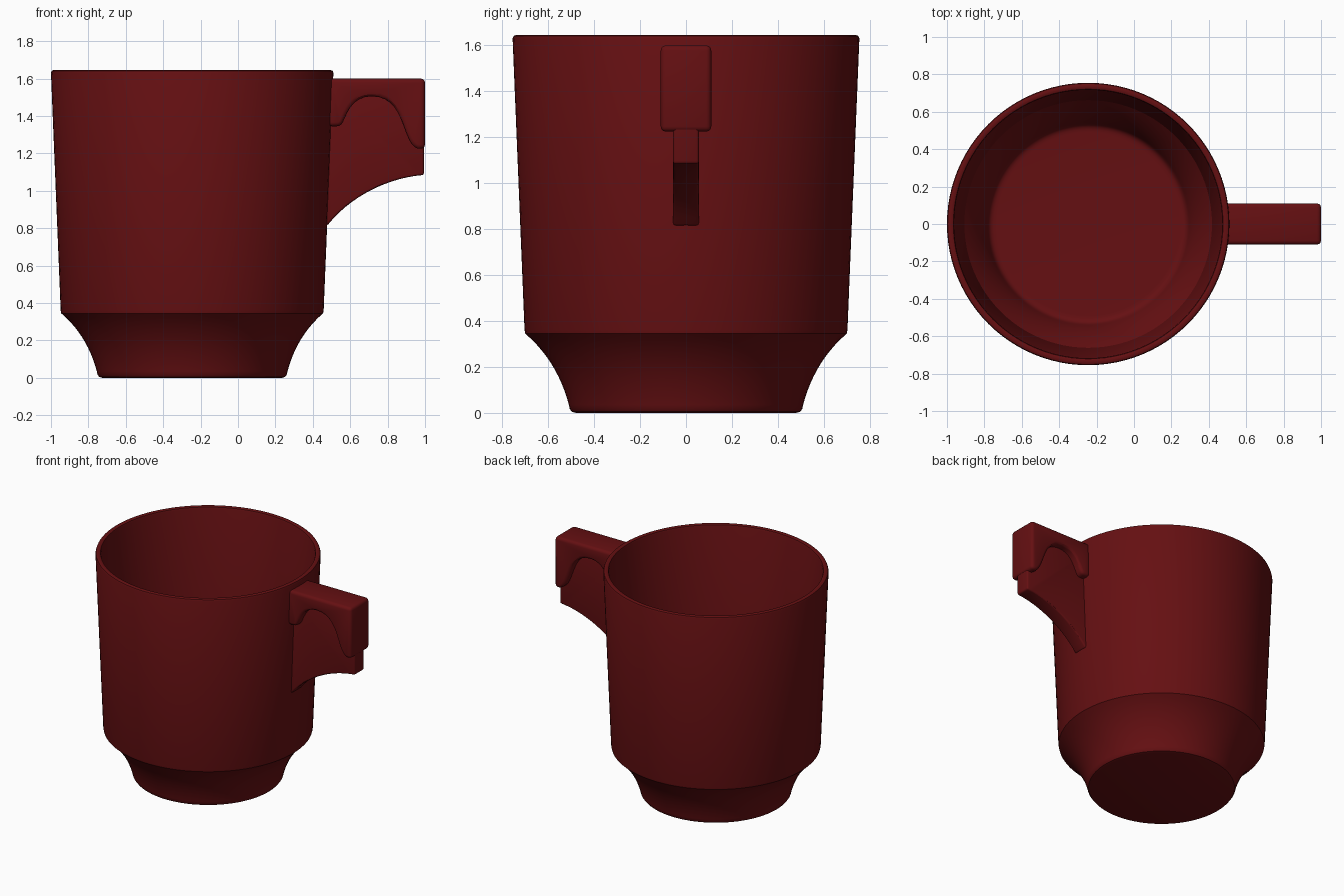
import bpy, bmesh, math
from mathutils import Vector
from mathutils.geometry import interpolate_bezier

if "Cube" in bpy.data.objects:
    bpy.data.objects.remove(bpy.data.objects["Cube"])

red = bpy.data.materials.new("dark_red")
red.diffuse_color = (0.13, 0.005, 0.006, 1)
red.use_nodes = True
red.node_tree.nodes["Principled BSDF"].inputs["Base Color"].default_value = red.diffuse_color
AXIS_X = -0.245


def curve(a, b, c, d, n=10):
    return [(p.x, p.y) for p in interpolate_bezier(*[Vector((*q, 0)) for q in (a, b, c, d)], n)]


def finish(name, bm, bevel=0.0, angle=30):
    bmesh.ops.recalc_face_normals(bm, faces=bm.faces[:])
    me = bpy.data.meshes.new(name)
    bm.to_mesh(me)
    bm.free()
    ob = bpy.data.objects.new(name, me)
    bpy.context.collection.objects.link(ob)
    me.materials.append(red)
    bpy.ops.object.select_all(action='DESELECT')
    ob.select_set(True)
    bpy.context.view_layer.objects.active = ob
    if bevel:
        m = ob.modifiers.new("bevel", 'BEVEL')
        m.width, m.segments = bevel, 3
        m.limit_method, m.angle_limit = 'ANGLE', math.radians(40)
        bpy.ops.object.modifier_apply(modifier=m.name)
    bpy.ops.object.shade_smooth_by_angle(angle=math.radians(angle))
    return ob


def lathe(name, profile, n=96):
    bm = bmesh.new()
    vs = [bm.verts.new((r, 0, z)) for r, z in profile]
    es = [bm.edges.new(p) for p in zip(vs, vs[1:])]
    bmesh.ops.spin(bm, geom=vs + es, cent=(0, 0, 0), axis=(0, 0, 1),
                   angle=2 * math.pi, steps=n, use_duplicate=False)
    bmesh.ops.remove_doubles(bm, verts=bm.verts[:], dist=1e-4)
    ob = finish(name, bm)
    ob.location.x = AXIS_X


def slab(name, outline, half, bevel):
    bm = bmesh.new()
    f = bm.faces.new([bm.verts.new((x, -half, z)) for x, z in outline])
    ex = bmesh.ops.extrude_face_region(bm, geom=[f])
    bmesh.ops.translate(bm, vec=(0, 2 * half, 0),
                        verts=[v for v in ex['geom'] if isinstance(v, bmesh.types.BMVert)])
    finish(name, bm, bevel)


# Cup: outer wall with concave foot, rounded lip, inner wall and floor
foot = curve((0.51, 0.035), (0.54, 0.15), (0.60, 0.26), (0.70, 0.345), 12)
lip = [(0.755, 1.63), (0.751, 1.641), (0.742, 1.645), (0.730, 1.645), (0.721, 1.641), (0.717, 1.63)]
inside = curve((0.662, 0.37), (0.60, 0.29), (0.56, 0.21), (0.54, 0.14), 10)
floor = curve((0.54, 0.14), (0.532, 0.11), (0.52, 0.10), (0.49, 0.10), 6)
lathe("cup_body", [(0, 0), (0.48, 0), (0.497, 0.005), (0.506, 0.017)] + foot
      + [(0.703, 0.36)] + lip + inside + floor[1:] + [(0, 0.10)])

# Handle grip: thick block with an arched underside
arch = (curve((0.96, 1.225), (0.87, 1.26), (0.90, 1.505), (0.715, 1.505), 14)
        + curve((0.715, 1.505), (0.60, 1.505), (0.58, 1.40), (0.55, 1.345), 10)[1:])
slab("handle_grip", [(0.482, 1.60), (1.0, 1.60), (1.0, 1.225)] + arch + [(0.482, 1.345)], 0.11, 0.022)

# Handle web: thin plate under the grip with a swept lower edge
sweep = curve((0.478, 0.815), (0.60, 0.97), (0.80, 1.07), (0.994, 1.085), 14)
slab("handle_web", [(0.455, 0.815)] + sweep + [(0.994, 1.55), (0.482, 1.55)], 0.056, 0.012)
